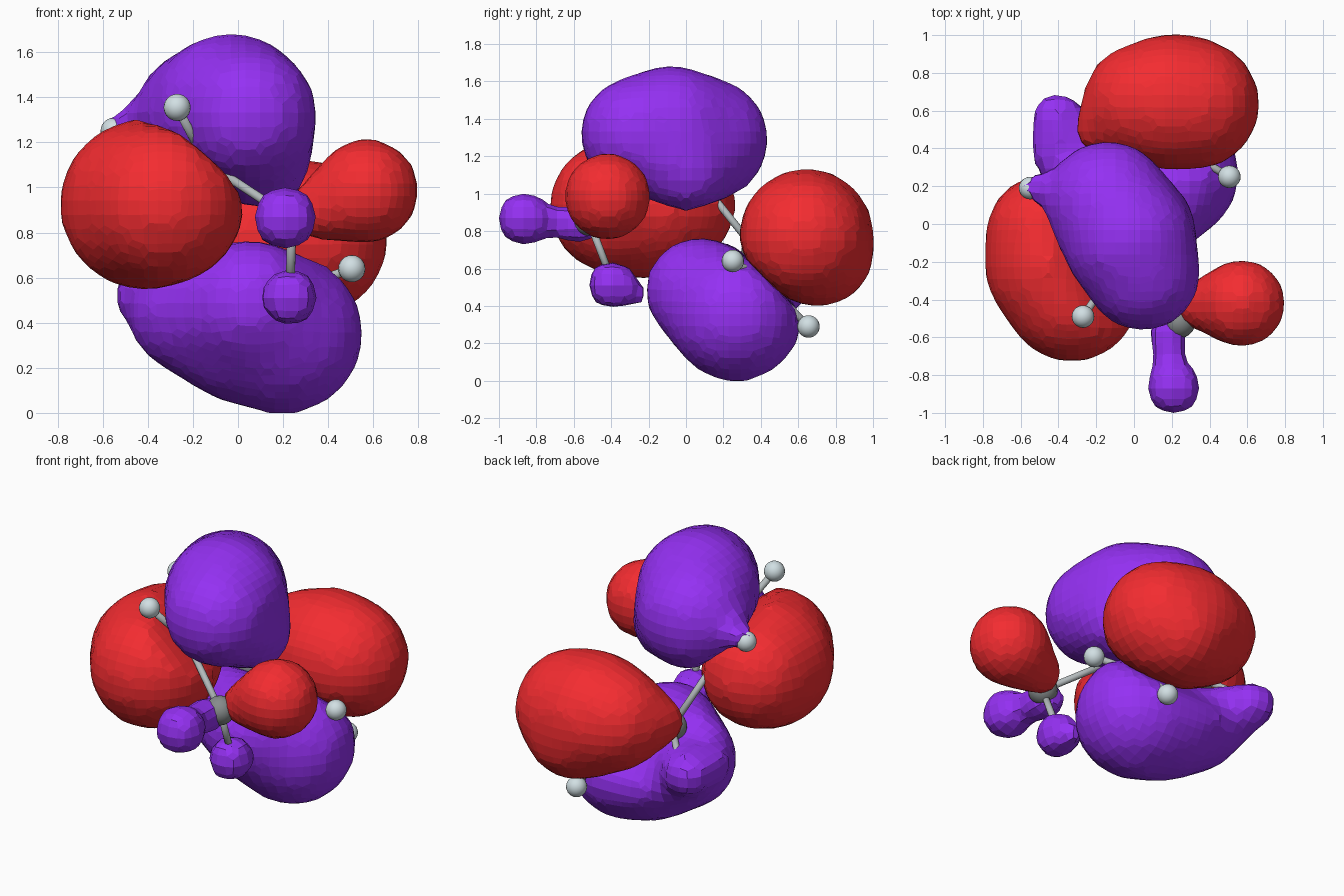
import bpy, bmesh
from mathutils import Vector, Matrix

if "Cube" in bpy.data.objects:
    bpy.data.objects.remove(bpy.data.objects["Cube"])


def paint(name, rgb):
    m = bpy.data.materials.new(name)
    m.diffuse_color = (*rgb, 1)
    m.use_nodes = True
    m.node_tree.nodes["Principled BSDF"].inputs["Base Color"].default_value = m.diffuse_color
    return m


PURPLE = paint("purple", (0.30, 0.03, 0.90))
RED = paint("red", (0.90, 0.025, 0.03))
CARBON = paint("carbon_grey", (0.24, 0.26, 0.26))
HYDROGEN = paint("pale_grey", (0.64, 0.74, 0.77))
BOND = paint("bond_grey", (0.45, 0.49, 0.50))


def finish(name, bm, mat, smooth=False):
    me = bpy.data.meshes.new(name)
    bm.to_mesh(me)
    bm.free()
    me.materials.append(mat)
    for p in me.polygons:
        p.use_smooth = smooth
    ob = bpy.data.objects.new(name, me)
    bpy.context.collection.objects.link(ob)
    return ob


def lobe(name, mat, groups, voxel=0.065, flat=None):
    """Union of convex hulls around spheres (x, y, z, r), remeshed to facets.
    flat = (normal, distance) flattens the first hull against a plane."""
    bm = bmesh.new()
    for k, spheres in enumerate(groups):
        part = bmesh.new()
        for x, y, z, r in spheres:
            bmesh.ops.create_icosphere(part, subdivisions=3, radius=r,
                                       matrix=Matrix.Translation((x, y, z)))
        if flat and k == 0:
            n = Vector(flat[0])
            d = flat[1] / n.length
            n.normalize()
            for v in part.verts:
                over = v.co.dot(n) - d
                if over > 0:
                    v.co -= n * over * 0.9
        res = bmesh.ops.convex_hull(part, input=part.verts[:])
        inner = {v for v in res["geom_interior"] if isinstance(v, bmesh.types.BMVert)}
        bmesh.ops.delete(part, geom=list(inner), context='VERTS')
        bmesh.ops.recalc_face_normals(part, faces=part.faces[:])
        tmp = bpy.data.meshes.new("tmp")
        part.to_mesh(tmp)
        part.free()
        bm.from_mesh(tmp)
        bpy.data.meshes.remove(tmp)
    ob = finish(name, bm, mat)
    mod = ob.modifiers.new("facets", 'REMESH')
    mod.mode = 'VOXEL'
    mod.voxel_size = voxel
    soft = ob.modifiers.new("soften", 'SMOOTH')
    soft.factor = 0.5
    soft.iterations = 2
    return ob


def ball(name, p, r, mat):
    bm = bmesh.new()
    bmesh.ops.create_uvsphere(bm, u_segments=20, v_segments=12, radius=r,
                              matrix=Matrix.Translation(p))
    finish(name, bm, mat, True)


def stick(name, a, b, r=0.02):
    a, b = Vector(a), Vector(b)
    rot = (b - a).to_track_quat('Z', 'Y').to_matrix().to_4x4()
    bm = bmesh.new()
    bmesh.ops.create_cone(bm, segments=12, radius1=r, radius2=r, cap_ends=True,
                          depth=(b - a).length,
                          matrix=Matrix.Translation((a + b) / 2) @ rot)
    finish(name, bm, BOND, True)


# Carbon chain
carbons = [(0.24, -0.52, 0.86), (-0.14, -0.30, 1.11), (-0.31, 0.06, 1.09),
           (-0.17, 0.38, 0.69), (0.23, 0.41, 0.54)]
# Hydrogens: (carbon index, position)
hydrogens = [(0, (0.23, -0.86, 0.87)), (0, (0.23, -0.39, 0.52)), (0, (0.56, -0.42, 1.0)),
             (1, (-0.27, -0.49, 1.355)), (2, (-0.55, 0.19, 1.25)),
             (3, (-0.39, 0.6, 0.53)), (4, (0.505, 0.25, 0.64)), (4, (0.30, 0.655, 0.29))]
for i, c in enumerate(carbons):
    ball(f"carbon_{i + 1}", c, 0.085, CARBON)
    if i:
        stick(f"chain_bond_{i}", carbons[i - 1], c)
for i, (k, h) in enumerate(hydrogens):
    ball(f"hydrogen_{i + 1}", h, 0.06, HYDROGEN)
    stick(f"hydrogen_bond_{i + 1}", carbons[k], h)

# Large lobes, flattened where they face the bond plane
lobe("upper_purple_lobe", PURPLE, [
    [(-0.14, 0.11, 1.29, 0.335), (0.045, -0.26, 1.32, 0.31),
     (-0.03, -0.08, 1.335, 0.355), (0.11, 0.0, 1.12, 0.215)],
    [(-0.52, 0.2, 1.27, 0.08), (-0.3, 0.14, 1.29, 0.14)]],
    flat=((-0.65, -0.2, -0.73), -0.63))
lobe("left_red_lobe", RED, [
    [(-0.33, -0.37, 0.93, 0.365), (-0.46, -0.06, 0.94, 0.33),
     (-0.41, -0.22, 0.925, 0.385)]], flat=((0.65, 0.2, 0.73), 0.64))
lobe("back_red_lobe", RED, [
    [(0.04, 0.65, 0.79, 0.31), (0.32, 0.635, 0.77, 0.35), (0.26, 0.71, 0.69, 0.3),
     (0.19, 0.645, 0.775, 0.365), (-0.19, 0.5, 0.77, 0.13)]],
    flat=((0, -1, -1), -0.97))
lobe("lower_purple_lobe", PURPLE, [
    [(0.2, 0.265, 0.35, 0.36), (0.06, 0.07, 0.48, 0.29), (-0.2, 0.28, 0.455, 0.29),
     (0.03, 0.28, 0.385, 0.35), (-0.36, 0.42, 0.47, 0.15)],
    [(-0.2, 0.3, 0.44, 0.2), (-0.42, 0.38, 0.52, 0.13), (-0.41, 0.575, 0.525, 0.13)]],
    flat=((0, 1, 1), 0.97))

# Small lobes on the end group
lobe("side_red_lobe", RED, [
    [(0.57, -0.42, 0.985, 0.235), (0.33, -0.43, 0.89, 0.12)]], 0.055)
lobe("front_purple_lobe", PURPLE, [
    [(0.21, -0.865, 0.865, 0.15)],
    [(0.19, -0.8, 0.86, 0.08), (0.18, -0.56, 0.83, 0.11)]], 0.06)
lobe("low_purple_lobe", PURPLE, [
    [(0.23, -0.4, 0.515, 0.135), (0.23, -0.25, 0.465, 0.06)]], 0.06)
